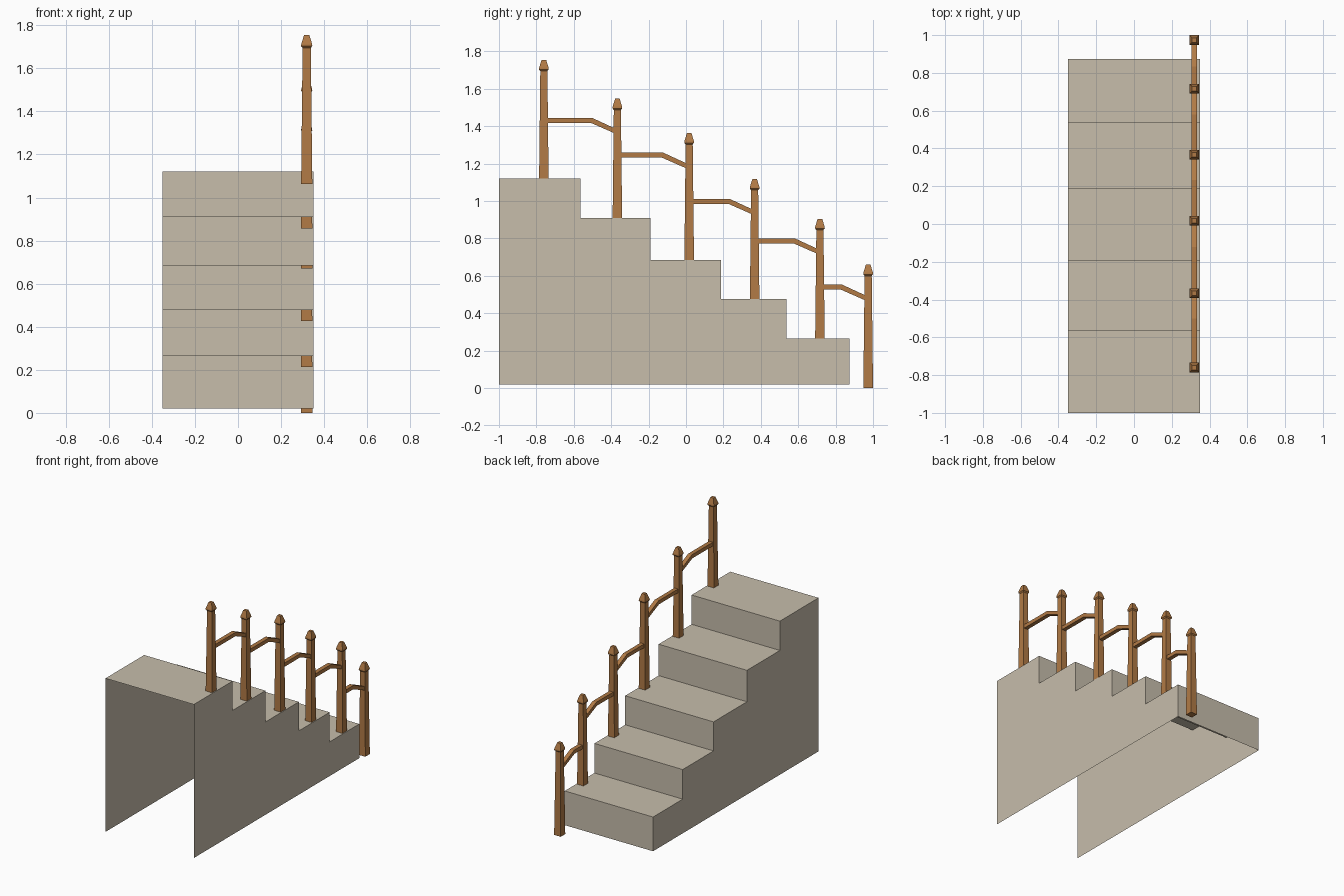
import bpy, bmesh
from mathutils import Vector

if "Cube" in bpy.data.objects:
    bpy.data.objects.remove(bpy.data.objects["Cube"])


def material(name, color):
    m = bpy.data.materials.new(name)
    m.diffuse_color = (*color, 1)
    m.use_nodes = True
    m.node_tree.nodes["Principled BSDF"].inputs["Base Color"].default_value = m.diffuse_color
    return m


STONE = material("pale_stone", (0.57, 0.51, 0.41))
WOOD = material("brown_wood", (0.44, 0.195, 0.06))


def finish(name, bm, mat):
    me = bpy.data.meshes.new(name)
    bm.to_mesh(me)
    bm.free()
    me.materials.append(mat)
    ob = bpy.data.objects.new(name, me)
    bpy.context.collection.objects.link(ob)
    return ob


def loft(name, rings, mat):
    """Closed skin through a list of equal-length point rings."""
    bm = bmesh.new()
    vs = [[bm.verts.new(p) for p in ring] for ring in rings]
    n = len(vs[0])
    for a, b in zip(vs, vs[1:]):
        for i in range(n):
            j = (i + 1) % n
            bm.faces.new((a[i], a[j], b[j], b[i]))
    bm.faces.new(vs[0][::-1])
    bm.faces.new(vs[-1])
    bmesh.ops.recalc_face_normals(bm, faces=bm.faces)
    return finish(name, bm, mat)


# Staircase: open shell with no back and no underside
edges = [-1.0, -0.563, -0.19, 0.188, 0.537, 0.873]
heights = [1.12, 0.91, 0.685, 0.477, 0.265]
BASE = 0.02
profile = [(edges[0], heights[0])]
for i, h in enumerate(heights):
    if i:
        profile.append((edges[i], h))
    profile.append((edges[i + 1], h))
profile.append((edges[-1], BASE))

bm = bmesh.new()
left = [bm.verts.new((-0.35, y, z)) for y, z in profile]
right = [bm.verts.new((0.35, y, z)) for y, z in profile]
for i in range(len(profile) - 1):
    bm.faces.new((left[i], right[i], right[i + 1], left[i + 1]))
for side, x in ((left, -0.35), (right, 0.35)):
    corner = bm.verts.new((x, edges[0], BASE))
    bm.faces.new(side + [corner])
bmesh.ops.recalc_face_normals(bm, faces=bm.faces)
bm.normal_update()
if max(bm.faces, key=lambda f: f.calc_center_median().z).normal.z < 0:
    bmesh.ops.reverse_faces(bm, faces=bm.faces)
finish("staircase", bm, STONE)

# Posts: tapered square shaft with a flared cap
POST_X = 0.319
posts = [(-0.76, 1.063, 1.755), (-0.367, 0.855, 1.547), (0.017, 0.67, 1.363),
         (0.367, 0.427, 1.118), (0.716, 0.213, 0.905), (0.974, 0.0, 0.66)]


def square(y, z, r):
    return [(POST_X + sx * r, y + sy * r, z)
            for sx, sy in ((-1, -1), (1, -1), (1, 1), (-1, 1))]


for i, (y, lo, hi) in enumerate(posts):
    loft(f"post_{i + 1}", [square(y, lo, 0.026), square(y, hi - 0.06, 0.019),
                           square(y, hi - 0.052, 0.026), square(y, hi - 0.042, 0.025),
                           square(y, hi - 0.006, 0.014), square(y, hi, 0.012)], WOOD)

# Rails: level run that dips down to the next post
rails = [(1.43, -0.503), (1.245, -0.125), (0.998, 0.23), (0.787, 0.578), (0.54, 0.83)]
for i, (z, bend) in enumerate(rails):
    y0, y1 = posts[i][0], posts[i + 1][0]
    end = y1 - 0.012
    path = [(y0, z), (bend, z), (end, z - 0.45 * (end - bend))]
    rings = [[(POST_X + sx * 0.015, y + (0.003 if k == 1 else 0) * sz, c + sz * 0.0135)
              for sx, sz in ((-1, -1), (1, -1), (1, 1), (-1, 1))]
             for k, (y, c) in enumerate(path)]
    loft(f"rail_{i + 1}", rings, WOOD)
